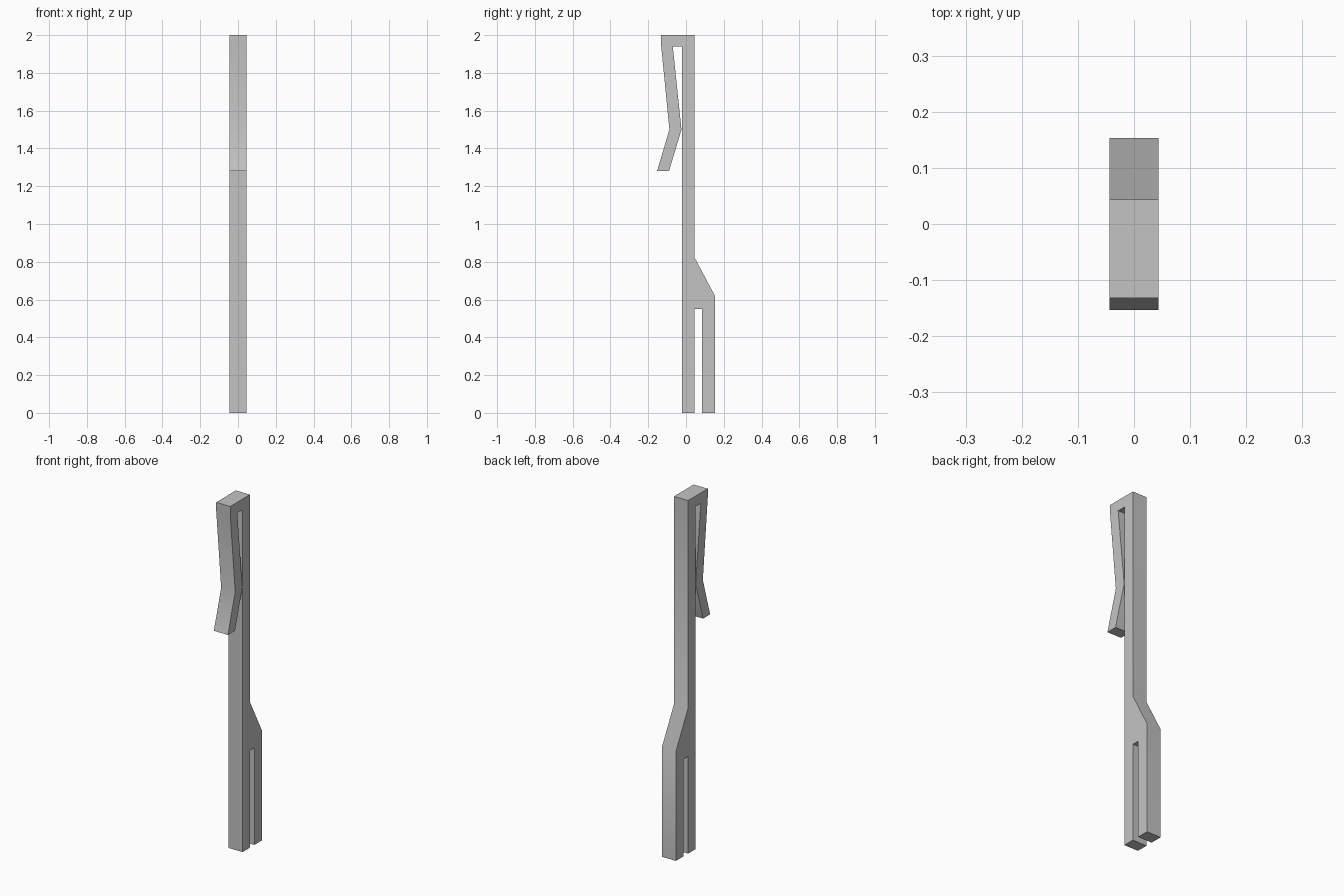
import bpy
import bmesh
import math

cube = bpy.data.objects.get("Cube")
if cube:
    bpy.data.objects.remove(cube, do_unlink=True)

HALF_WIDTH = 0.044
FRONT, BACK = -0.022, 0.044      # long bar faces
TIP = 0.153                      # furthest reach of clip and fork

grey = bpy.data.materials.new("plain_grey")
grey.use_nodes = True
grey.diffuse_color = (0.55, 0.55, 0.55, 1)
grey.node_tree.nodes["Principled BSDF"].inputs["Base Color"].default_value = grey.diffuse_color

# Side outline (y, z) in three runs: fork, bar top, spring clip
fork = [(FRONT, 0), (BACK, 0), (BACK, 0.55), (0.084, 0.55), (0.084, 0),
        (TIP, 0), (TIP, 0.62), (BACK, 0.825)]
top = [(BACK, 2), (-0.132, 2), (-0.132, 1.95)]
clip = [(-0.088, 1.5), (-TIP, 1.28), (-0.09, 1.28), (FRONT - 0.002, 1.5),
        (-0.07, 1.94), (FRONT, 1.94)]

# Extrude the outline across the width
bm = bmesh.new()
face = bm.faces.new([bm.verts.new((-HALF_WIDTH, y, z)) for y, z in fork + top + clip])
result = bmesh.ops.extrude_face_region(bm, geom=[face], use_keep_orig=True)
moved = [v for v in result["geom"] if isinstance(v, bmesh.types.BMVert)]
bmesh.ops.translate(bm, verts=moved, vec=(2 * HALF_WIDTH, 0, 0))
bmesh.ops.recalc_face_normals(bm, faces=bm.faces)

mesh = bpy.data.meshes.new("forked_clip_bar")
bm.to_mesh(mesh)
bm.free()
mesh.materials.append(grey)
bar = bpy.data.objects.new("forked_clip_bar", mesh)
bpy.context.collection.objects.link(bar)

# Soft shading over the shallow bends, sharp corners elsewhere
bpy.ops.object.select_all(action="DESELECT")
bar.select_set(True)
bpy.context.view_layer.objects.active = bar
bpy.ops.object.shade_smooth_by_angle(angle=math.radians(30))
